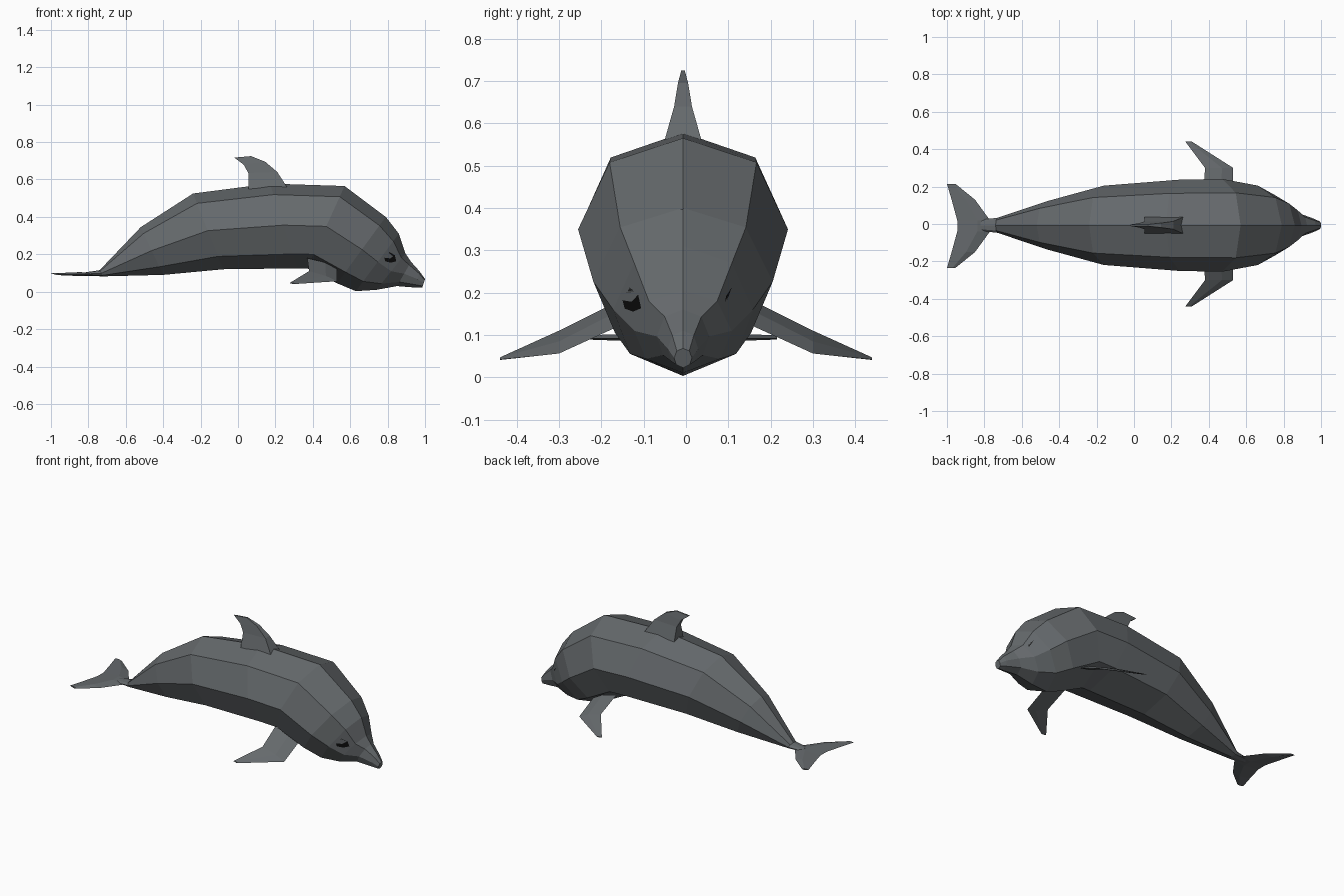
import bpy, bmesh
from mathutils import Vector
from mathutils.bvhtree import BVHTree

if "Cube" in bpy.data.objects:
    bpy.data.objects.remove(bpy.data.objects["Cube"])


def material(name, rgb):
    m = bpy.data.materials.new(name)
    m.diffuse_color = (*rgb, 1)
    m.use_nodes = True
    m.node_tree.nodes["Principled BSDF"].inputs["Base Color"].default_value = m.diffuse_color
    return m


GREY = material("slate grey", (0.13, 0.142, 0.15))
BLACK = material("black", (0.004, 0.004, 0.004))


def finish(name, bm, mat):
    bmesh.ops.recalc_face_normals(bm, faces=bm.faces)
    me = bpy.data.meshes.new(name)
    bm.to_mesh(me)
    me.materials.append(mat)
    ob = bpy.data.objects.new(name, me)
    bpy.context.collection.objects.link(ob)
    return ob


def loft(rings):
    """Skin closed rings of equal length and cap both ends."""
    bm = bmesh.new()
    vs = [[bm.verts.new(p) for p in r] for r in rings]
    n = len(vs[0])
    for a, b in zip(vs, vs[1:]):
        for i in range(n):
            j = (i + 1) % n
            bm.faces.new((a[i], a[j], b[j], b[i]))
    bm.faces.new(vs[0])
    bm.faces.new(vs[-1][::-1])
    return bm


# Body stations from tail to beak:
# top x, z | bottom x, z | half width
STATIONS = [
    (-0.82, 0.103, -0.82, 0.085, 0.03),
    (-0.74, 0.115, -0.72, 0.082, 0.04),
    (-0.52, 0.345, -0.40, 0.09, 0.13),
    (-0.24, 0.525, -0.08, 0.12, 0.212),
    (0.17, 0.578, 0.32, 0.125, 0.244),
    (0.57, 0.565, 0.37, 0.125, 0.248),
    (0.79, 0.40, 0.53, 0.045, 0.212),
    (0.86, 0.31, 0.63, 0.003, 0.165),
    (0.895, 0.205, 0.74, 0.01, 0.115),
    (0.925, 0.16, 0.85, 0.03, 0.062),
    (0.97, 0.11, 0.95, 0.022, 0.036),
    (1.0, 0.068, 0.985, 0.022, 0.021),
]
# Cross-section: fraction down the station, fraction of half width
SECTION = [(0, 0), (0.13, 0.7), (0.49, 1), (0.83, 0.76), (1, 0),
           (0.83, -0.76), (0.49, -1), (0.13, -0.7)]
CY = -0.007
body = loft([[(tx + (bx - tx) * t, CY + w * h, tz + (bz - tz) * t)
              for t, w in SECTION] for tx, tz, bx, bz, h in STATIONS])
tree = BVHTree.FromBMesh(body)
finish("body", body, GREY)

# Dorsal fin: back x, z | front x, z | half thickness
FIN = [(0.055, 0.55, 0.265, 0.555, 0.045), (0.055, 0.635, 0.21, 0.64, 0.021),
       (0.03, 0.68, 0.145, 0.695, 0.012), (-0.02, 0.717, 0.07, 0.725, 0.004)]
finish("dorsal_fin", loft([[(xb, CY - h, zb), (xf, CY - h, zf),
                            (xf, CY + h, zf), (xb, CY + h, zb)]
                           for xb, zb, xf, zf, h in FIN]), GREY)

# Flippers: rear edge point, front edge point, half thickness
FLIPPER = [((0.37, 0.16, 0.18), (0.53, 0.16, 0.12), 0.012),
           ((0.38, 0.30, 0.11), (0.53, 0.30, 0.056), 0.007),
           ((0.275, 0.44, 0.046), (0.31, 0.44, 0.042), 0.003)]
for side, label in ((1, "left"), (-1, "right")):
    rings = []
    for r, f, h in FLIPPER:
        r, f = Vector((r[0], r[1] * side, r[2])), Vector((f[0], f[1] * side, f[2]))
        up, mid = Vector((0, 0, h)), r.lerp(f, 0.6)
        rings.append([r, mid + up, f, mid - up])
    finish(label + "_flipper", loft(rings), GREY)

# Tail flukes: rear x, front x, distance from centre, half thickness
FLUKE = [(-0.995, -0.955, 0.225, 0.005), (-0.97, -0.85, 0.14, 0.008),
         (-0.94, -0.77, 0.03, 0.011)]
rows = [(a, b, -y, h) for a, b, y, h in FLUKE]
rows += [(a, b, y, h) for a, b, y, h in reversed(FLUKE)]
rings = []
for xr, xf, y, h in rows:
    xm = xr + (xf - xr) * 0.6
    y += CY - 0.003
    rings.append([(xr - 0.005, y, 0.099), (xm, y, 0.094 + h),
                  (xf, y, 0.092), (xm, y, 0.094 - h)])
finish("tail_flukes", loft(rings), GREY)


def head_patch(name, outline, lift=0.006):
    """Thin plate draped on the front of the head from a y, z outline."""
    bm = bmesh.new()
    n = len(outline)
    mid = (sum(p[0] for p in outline) / n, sum(p[1] for p in outline) / n)

    def drape(p):
        hit, normal, _, _ = tree.ray_cast(Vector((2, p[0], p[1])), Vector((-1, 0, 0)))
        if normal.x < 0:
            normal = -normal
        return bm.verts.new(hit + normal * lift)

    c = drape(mid)
    rim = [drape(p) for p in outline]
    for i in range(n):
        bm.faces.new((c, rim[i], rim[(i + 1) % n]))
    ob = finish(name, bm, BLACK)
    # Face outwards along the head
    if sum(f.normal.x for f in ob.data.polygons) < 0:
        ob.data.flip_normals()


# Eyes and blowhole
head_patch("right_eye", [(-0.15, 0.182), (-0.133, 0.212), (-0.113, 0.195),
                         (-0.106, 0.163), (-0.125, 0.155), (-0.145, 0.162)])
head_patch("left_eye", [(0.055, 0.163), (0.078, 0.118), (0.1, 0.157),
                        (0.128, 0.18), (0.108, 0.212), (0.085, 0.176)])
head_patch("blowhole", [(-0.019, 0.394), (0.002, 0.394), (-0.007, 0.399)], 0.003)
